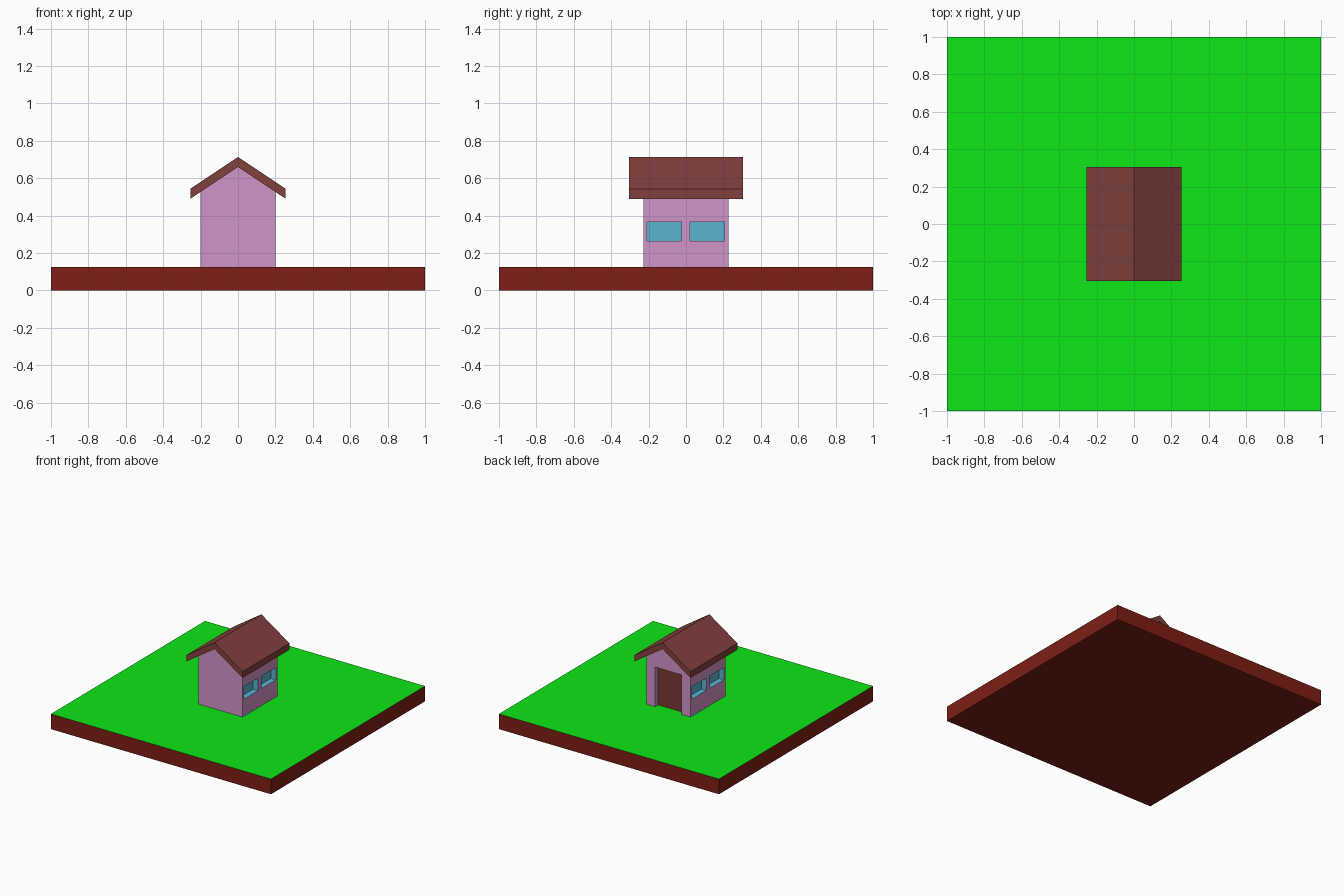
import bpy, bmesh
from mathutils import Vector

if "Cube" in bpy.data.objects:
    bpy.data.objects.remove(bpy.data.objects["Cube"])


def material(name, rgb):
    m = bpy.data.materials.new(name)
    m.diffuse_color = (*rgb, 1)
    m.use_nodes = True
    m.node_tree.nodes["Principled BSDF"].inputs["Base Color"].default_value = m.diffuse_color
    return m


GRASS = material("grass", (0.004, 0.80, 0.008))
SOIL = material("soil", (0.21, 0.013, 0.008))
PINK = material("wall_pink", (0.64, 0.30, 0.58))
GLASS = material("glass_blue", (0.10, 0.46, 0.64))
WOOD = material("door_brown", (0.19, 0.04, 0.03))
TILES = material("roof_brown", (0.22, 0.052, 0.047))


def finish(name, bm, mats):
    bmesh.ops.recalc_face_normals(bm, faces=bm.faces)
    mesh = bpy.data.meshes.new(name)
    bm.to_mesh(mesh)
    bm.free()
    for m in mats:
        mesh.materials.append(m)
    ob = bpy.data.objects.new(name, mesh)
    bpy.context.collection.objects.link(ob)
    return ob


def add_box(bm, lo, hi):
    lo, hi = Vector(lo), Vector(hi)
    verts = bmesh.ops.create_cube(bm, size=1)["verts"]
    for v in verts:
        v.co = (lo + hi) / 2 + v.co * (hi - lo)
    return list({f for v in verts for f in v.link_faces})


def extrude_profile(name, points, half_depth, mats):
    """Prism along y from an x-z outline."""
    bm = bmesh.new()
    face = bm.faces.new([bm.verts.new((x, -half_depth, z)) for x, z in points])
    ext = bmesh.ops.extrude_face_region(bm, geom=[face], use_keep_orig=True)["geom"]
    for v in ext:
        if isinstance(v, bmesh.types.BMVert):
            v.co.y = half_depth
    return finish(name, bm, mats)


# Ground slab with a grass top
bm = bmesh.new()
for f in add_box(bm, (-1, -1, 0), (1, 1, 0.125)):
    f.material_index = int(f.calc_center_median().z > 0.12)
finish("ground_slab", bm, [SOIL, GRASS])

# House body with gable ends
mats = [PINK, GLASS, WOOD]
body = extrude_profile("house_body", [(-0.2, 0.125), (0.2, 0.125), (0.2, 0.527),
                                      (0, 0.66), (-0.2, 0.527)], 0.228, mats)

# Cutter: two recessed windows per side and a recessed back door
bm = bmesh.new()
for sx in (-1, 1):
    for y in (-0.117, 0.113):
        xs = sorted((sx * 0.155, sx * 0.3))
        for f in add_box(bm, (xs[0], y - 0.092, 0.265), (xs[1], y + 0.092, 0.367)):
            f.material_index = 1
DOOR_Y = 0.19
for f in add_box(bm, (-0.12, DOOR_Y, 0.05), (0.12, 0.4, 0.45)):
    if abs(f.calc_center_median().y - DOOR_Y) < 0.001:
        f.material_index = 2
cutter = finish("opening_cutter", bm, mats)
cutter.hide_render = True
cutter.hide_viewport = True
cut = body.modifiers.new("openings", 'BOOLEAN')
cut.operation = 'DIFFERENCE'
cut.solver = 'EXACT'
cut.object = cutter

# Roof: chevron section overhanging on every side
extrude_profile("roof", [(-0.255, 0.49), (0, 0.66), (0.255, 0.49),
                         (0.255, 0.543), (0, 0.713), (-0.255, 0.543)], 0.304, [TILES])
